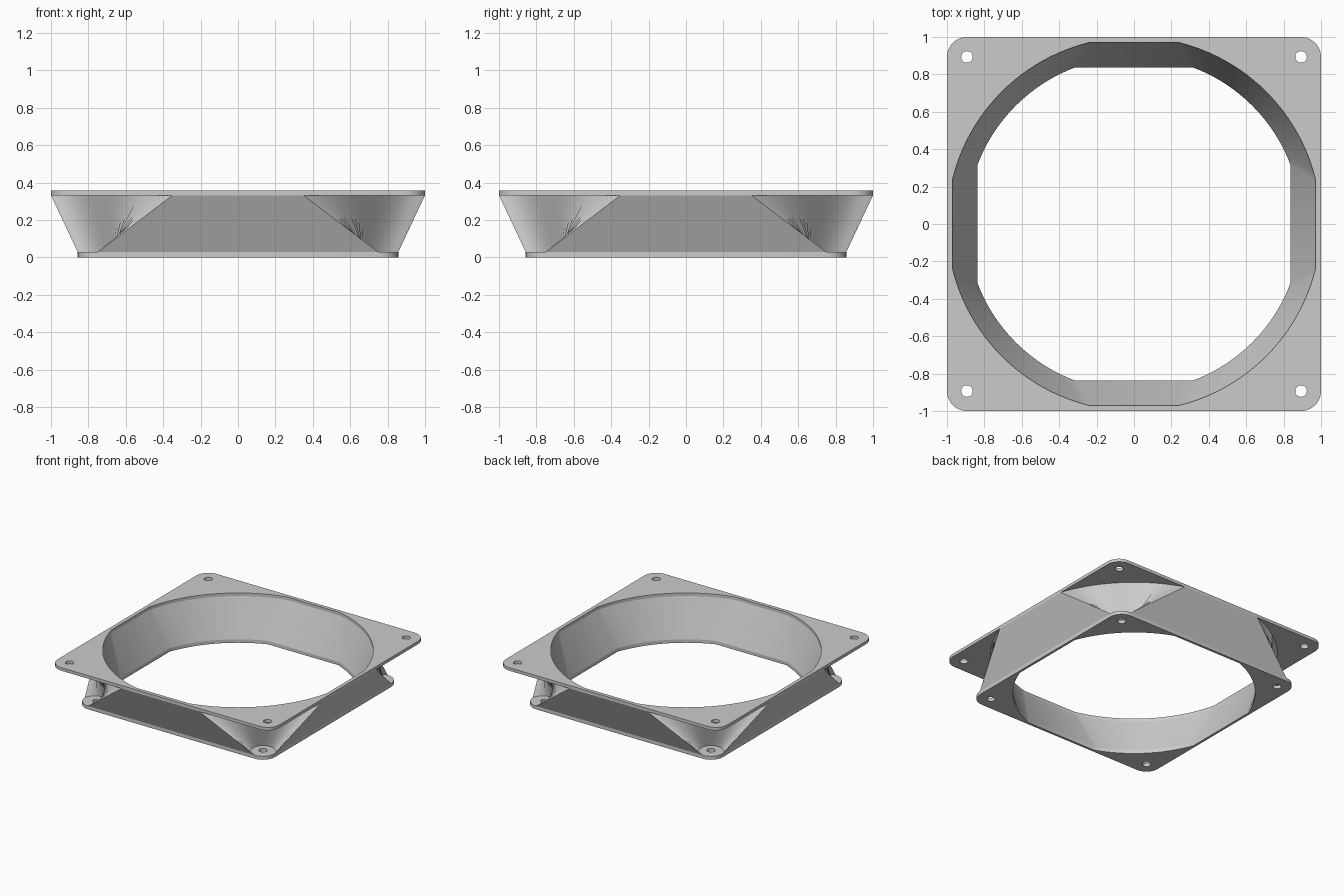
import bpy, bmesh
from math import sin, cos, atan2, hypot, radians, pi

cube = bpy.data.objects.get("Cube")
if cube:
    bpy.data.objects.remove(cube, do_unlink=True)

# Main dimensions
STEPS = 24
HEIGHT, TOP_Z, BASE_Z = 0.357, 0.332, 0.028
TOP_HALF, BASE_HALF, CORNER = 1.0, 0.857, 0.107
TOP_HOLE, BASE_HOLE, HOLE_R = 0.893, 0.75, 0.031

grey = bpy.data.materials.new("light grey plastic")
grey.use_nodes = True
colour = (0.6, 0.6, 0.6, 1)
grey.diffuse_color = colour
grey.node_tree.nodes["Principled BSDF"].inputs["Base Color"].default_value = colour


def four_corners(points):
    """Repeat one corner's points around the four corners."""
    ring = []
    for k in range(4):
        c, s = round(cos(k * pi / 2)), round(sin(k * pi / 2))
        ring += [(x * c - y * s, x * s + y * c) for x, y in points]
    return ring


def clipped_circle(half, flat):
    """Circle cut by four flat sides."""
    r, start = hypot(half, flat), atan2(flat, half)
    angles = [start + (pi / 2 - 2 * start) * i / STEPS for i in range(STEPS + 1)]
    return four_corners([(r * cos(a), r * sin(a)) for a in angles])


def rounded_square(half):
    c = half - CORNER
    angles = [pi / 2 * i / 8 for i in range(9)]
    return four_corners([(c + CORNER * cos(a), c + CORNER * sin(a)) for a in angles])


def pocket_square():
    """Square whose corners curl inwards around the screw seats."""
    points = []
    for i in range(STEPS + 1):
        side = abs(2 * i / STEPS - 1)
        r = 0.08 + (CORNER - 0.08) * side ** 2
        a = radians(-270 * i / STEPS)
        points.append((BASE_HOLE + r * cos(a), BASE_HOLE + r * sin(a)))
    return four_corners(points)


def screw_holes(offset):
    for sx in (-1, 1):
        for sy in (-1, 1):
            yield [(sx * offset + HOLE_R * cos(2 * pi * i / 20),
                    sy * offset + HOLE_R * sin(2 * pi * i / 20)) for i in range(20)]


def finish(name, bm):
    bmesh.ops.recalc_face_normals(bm, faces=bm.faces)
    mesh = bpy.data.meshes.new(name)
    bm.to_mesh(mesh)
    bm.free()
    mesh.materials.append(grey)
    obj = bpy.data.objects.new(name, mesh)
    bpy.context.collection.objects.link(obj)
    bpy.ops.object.select_all(action="DESELECT")
    obj.select_set(True)
    bpy.context.view_layer.objects.active = obj
    bpy.ops.object.shade_smooth_by_angle(angle=radians(25))


def flange(name, loops, z, thickness):
    """Flat plate: first loop is the outline, the others are openings."""
    bm = bmesh.new()
    edges = []
    for loop in loops:
        verts = [bm.verts.new((x, y, z)) for x, y in loop]
        edges += [bm.edges.new((v, verts[i - 1])) for i, v in enumerate(verts)]
    bmesh.ops.triangle_fill(bm, use_beauty=True, edges=edges)
    out = bmesh.ops.extrude_face_region(bm, geom=bm.faces[:], use_keep_orig=True)
    moved = [g for g in out["geom"] if isinstance(g, bmesh.types.BMVert)]
    bmesh.ops.translate(bm, verts=moved, vec=(0, 0, thickness))
    finish(name, bm)


def duct(name, sections):
    """Hollow wall made by joining closed rings in a loop."""
    bm = bmesh.new()
    rings = [[bm.verts.new((x, y, z)) for x, y in ring] for ring, z in sections]
    for k, a in enumerate(rings):
        b = rings[(k + 1) % len(rings)]
        for i in range(len(a)):
            bm.faces.new((a[i - 1], a[i], b[i], b[i - 1]))
    finish(name, bm)


top_opening = clipped_circle(0.97, 0.24)
base_opening = clipped_circle(0.837, 0.315)

# Mounting plates with their openings and screw holes
flange("top_flange", [rounded_square(TOP_HALF), top_opening, *screw_holes(TOP_HOLE)],
       TOP_Z, HEIGHT - TOP_Z)
flange("bottom_flange", [rounded_square(BASE_HALF), base_opening, *screw_holes(BASE_HOLE)],
       0, BASE_Z)

# Tapered wall between the plates, with a screw pocket in each corner
duct("duct_wall", [(pocket_square(), BASE_Z), (clipped_circle(TOP_HALF, 0.35), TOP_Z),
                   (top_opening, TOP_Z), (base_opening, BASE_Z)])
